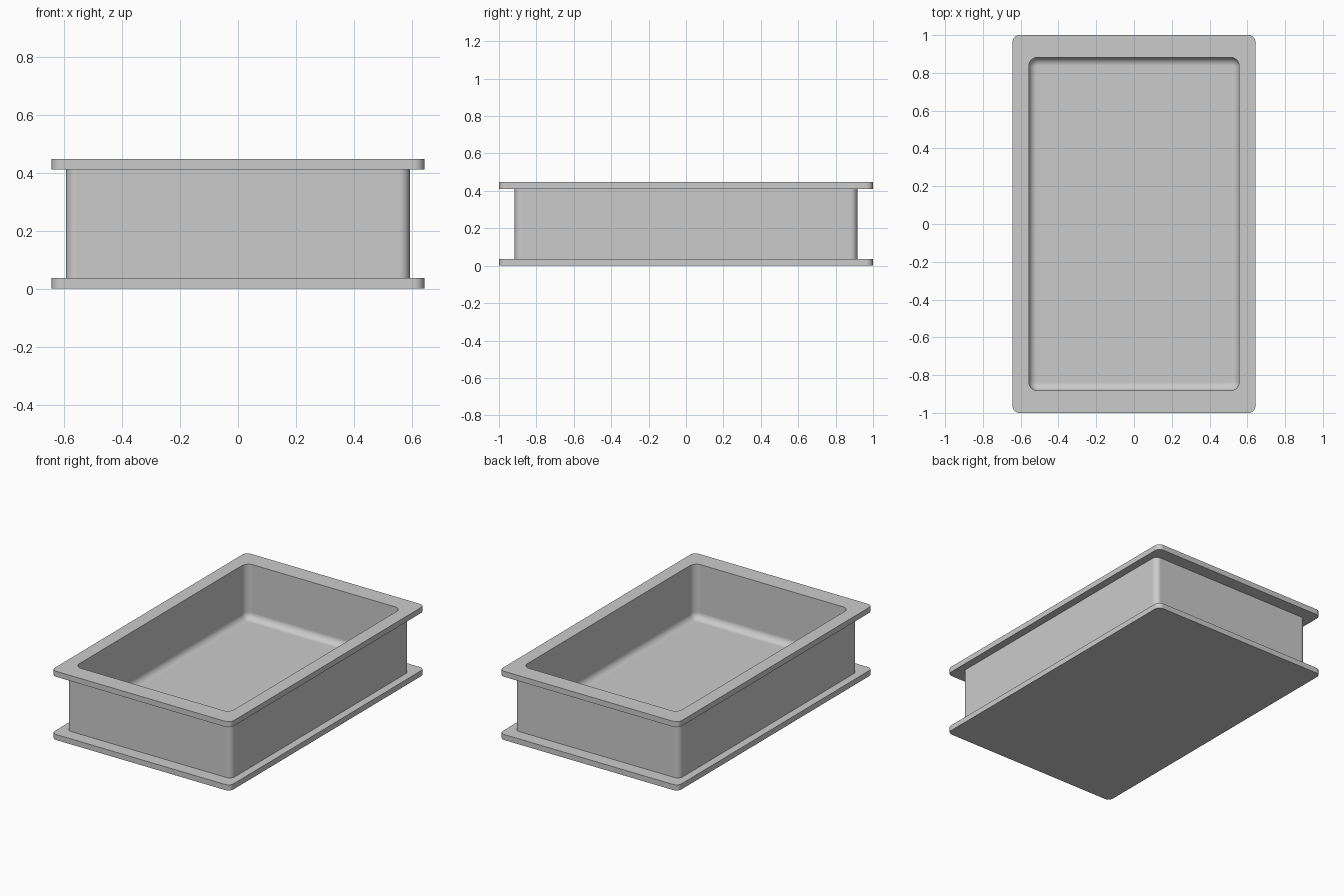
import bpy, bmesh, math

cube = bpy.data.objects.get("Cube")
if cube:
    bpy.data.objects.remove(cube)

grey = bpy.data.materials.new("plain grey")
grey.use_nodes = True
colour = (0.6, 0.6, 0.6, 1)
grey.diffuse_color = colour
grey.node_tree.nodes["Principled BSDF"].inputs["Base Color"].default_value = colour

STEPS = 8


def ring(bm, half_x, half_y, radius, z):
    """Rounded rectangle of vertices at height z."""
    verts = []
    for corner, (sx, sy) in enumerate([(1, 1), (-1, 1), (-1, -1), (1, -1)]):
        for i in range(STEPS + 1):
            a = math.pi / 2 * (corner + i / STEPS)
            verts.append(bm.verts.new((sx * (half_x - radius) + radius * math.cos(a),
                                       sy * (half_y - radius) + radius * math.sin(a), z)))
    return verts


# Profile from the underside, up the outside, over the rim and into the cavity
flange = (0.643, 1.0, 0.036)
wall = (0.593, 0.916, 0.036)
cavity = (0.557, 0.882, 0.046)
height, plate, floor, fillet = 0.447, 0.036, 0.092, 0.043
profile = [(*flange, 0), (*flange, plate), (*wall, plate),
           (*wall, height - plate), (*flange, height - plate),
           (*flange, height), (*cavity, height)]

# Rounded join between cavity walls and floor
for i in range(STEPS + 1):
    a = math.pi / 2 * i / STEPS
    inset = fillet * (1 - math.cos(a))
    profile.append((cavity[0] - inset, cavity[1] - inset, cavity[2] - inset,
                    floor + fillet * (1 - math.sin(a))))

bm = bmesh.new()
rings = [ring(bm, *section) for section in profile]
for low, high in zip(rings, rings[1:]):
    n = len(low)
    for i in range(n):
        j = (i + 1) % n
        bm.faces.new((low[i], low[j], high[j], high[i]))
bm.faces.new(rings[0][::-1])
bm.faces.new(rings[-1])

mesh = bpy.data.meshes.new("flanged_tray")
bm.to_mesh(mesh)
bm.free()
mesh.materials.append(grey)
tray = bpy.data.objects.new("flanged_tray", mesh)
bpy.context.collection.objects.link(tray)

bpy.context.view_layer.objects.active = tray
tray.select_set(True)
bpy.ops.object.shade_smooth_by_angle(angle=math.radians(35))

# Keep the large flat sides evenly shaded
normals = tray.modifiers.new("even_shading", 'WEIGHTED_NORMAL')
normals.keep_sharp = True
